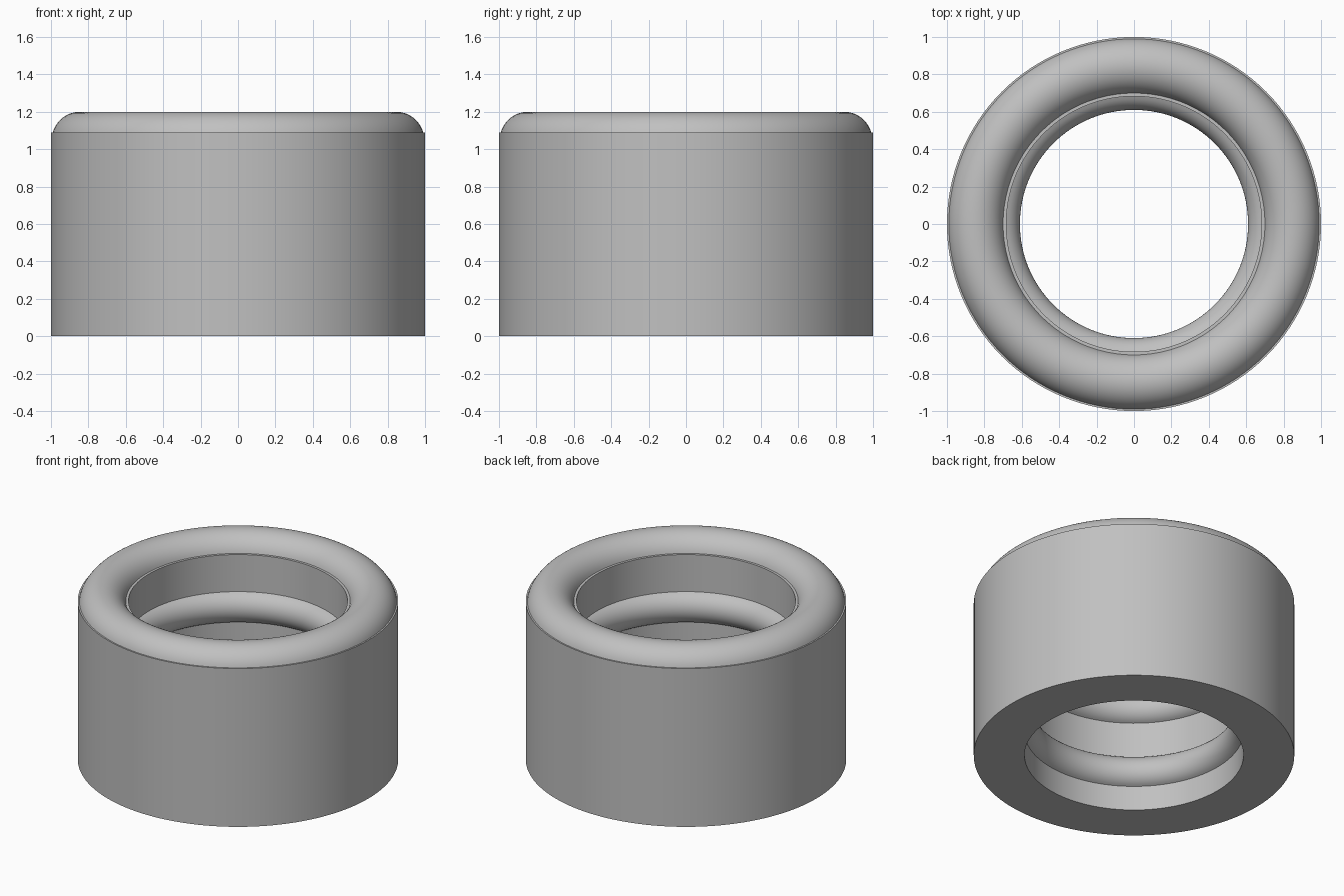
import bpy, bmesh, math
from mathutils import Matrix, Vector

cube = bpy.data.objects.get("Cube")
if cube:
    bpy.data.objects.remove(cube, do_unlink=True)

SEGMENTS = 128
OUTER, BORE = 1.0, 0.683
RIM_Z, TOP_Z = 1.09, 1.2

# Plain grey material
grey = bpy.data.materials.new("plain grey")
grey.use_nodes = True
colour = (0.53, 0.53, 0.53, 1)
grey.diffuse_color = colour
grey.node_tree.nodes["Principled BSDF"].inputs["Base Color"].default_value = colour


def bulge(start, end, height, steps=16):
    """Circular arc from start to end, standing proud on the left of the chord."""
    a, b = Vector(start), Vector(end)
    half = (b - a).length / 2
    along = (b - a).normalized()
    out = Vector((-along.y, along.x))
    radius = (half * half + height * height) / (2 * height)
    centre = (a + b) / 2 + out * (height - radius)
    reach = math.asin(half / radius)
    points = []
    for i in range(steps + 1):
        t = reach * (2 * i / steps - 1)
        points.append(centre + radius * (along * math.sin(t) + out * math.cos(t)))
    return points


def lathe(name, profile):
    """Revolve a closed (radius, height) profile about the z axis."""
    bm = bmesh.new()
    rings = []
    for s in range(SEGMENTS):
        turn = Matrix.Rotation(math.tau * s / SEGMENTS, 3, 'Z')
        rings.append([bm.verts.new(turn @ Vector((p[0], 0, p[1]))) for p in profile])
    for s in range(SEGMENTS):
        here, there = rings[s], rings[(s + 1) % SEGMENTS]
        for i in range(len(profile)):
            j = (i + 1) % len(profile)
            bm.faces.new((here[i], there[i], there[j], here[j]))
    bmesh.ops.recalc_face_normals(bm, faces=bm.faces)
    mesh = bpy.data.meshes.new(name)
    bm.to_mesh(mesh)
    bm.free()
    mesh.materials.append(grey)
    obj = bpy.data.objects.new(name, mesh)
    bpy.context.collection.objects.link(obj)
    bpy.ops.object.select_all(action='DESELECT')
    obj.select_set(True)
    bpy.context.view_layer.objects.active = obj
    bpy.ops.object.shade_smooth_by_angle(angle=math.radians(30))
    return obj


# Sleeve outline: bore with two round inner beads, rounded top rim, plain wall
profile = [(BORE, 0)]
for bead_z in (0.275, 0.73):
    profile += bulge((BORE, bead_z - 0.105), (BORE, bead_z + 0.105), BORE - 0.61)
profile.append((BORE, RIM_Z))
profile += bulge((0.70, RIM_Z), (0.99, RIM_Z), TOP_Z - RIM_Z, steps=24)
profile += [(OUTER, RIM_Z), (OUTER, 0)]

lathe("ribbed_sleeve", profile)
